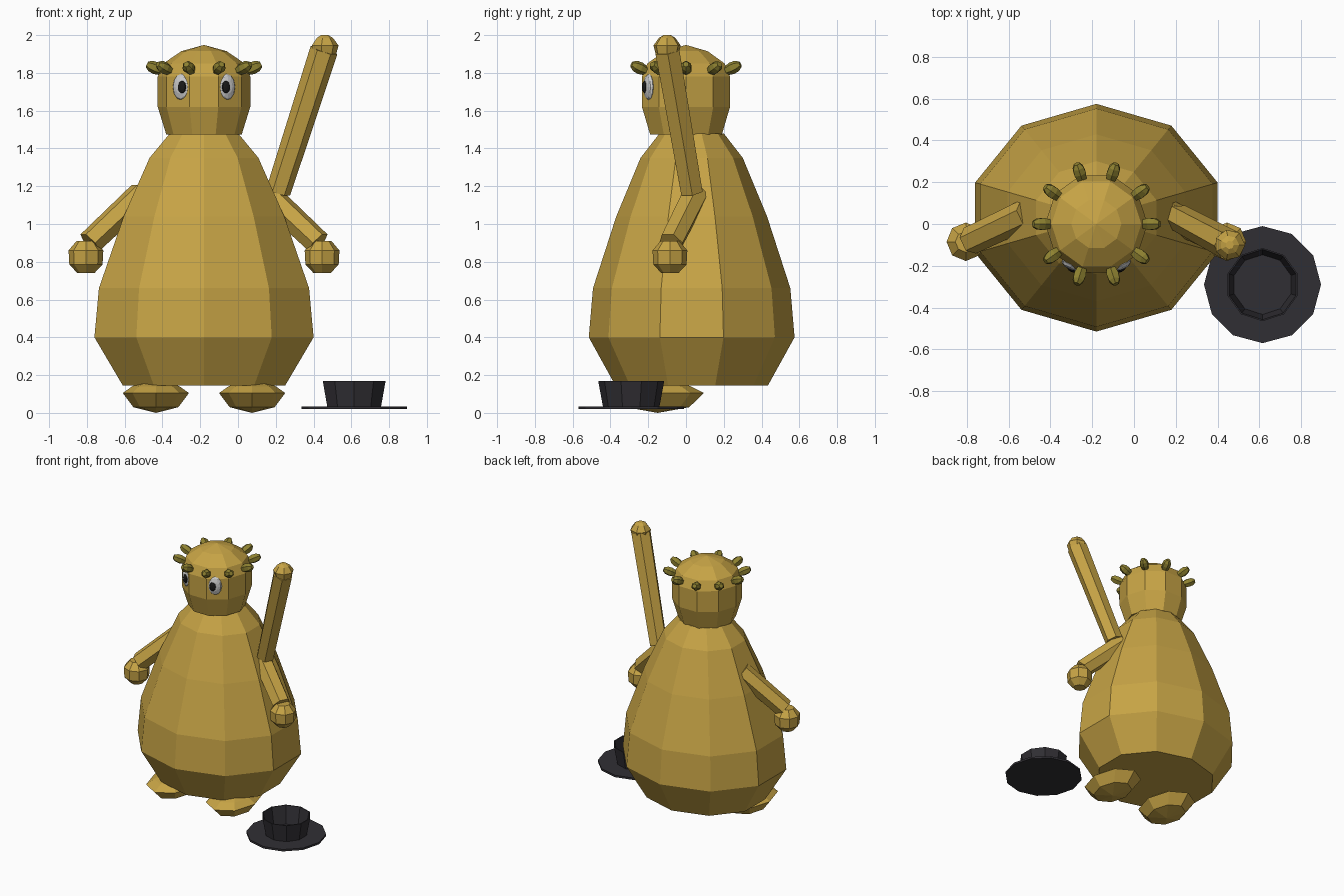
import bpy, bmesh
from math import pi, sin, cos, radians
from mathutils import Matrix, Vector

if "Cube" in bpy.data.objects:
    bpy.data.objects.remove(bpy.data.objects["Cube"])


def material(name, rgb):
    m = bpy.data.materials.new(name)
    m.diffuse_color = (*rgb, 1)
    m.use_nodes = True
    m.node_tree.nodes["Principled BSDF"].inputs["Base Color"].default_value = m.diffuse_color
    return m


GOLD = material("gold", (0.57, 0.37, 0.06))
OLIVE = material("olive", (0.27, 0.22, 0.03))
BLACK = material("black", (0.03, 0.028, 0.034))
PUPIL = material("pupil", (0.01, 0.01, 0.01))
WHITE = material("white", (0.75, 0.75, 0.75))
CX = -0.18  # body centre line


def lathe(name, profile, n, mat, matrix, phase=0.0, caps=True):
    """Flat-faced n-sided solid from (z, radius) pairs, placed by a matrix."""
    bm = bmesh.new()
    rings = []
    for z, r in profile:
        if r == 0:
            rings.append([bm.verts.new((0, 0, z))])
        else:
            angles = [phase + 2 * pi * i / n for i in range(n)]
            rings.append([bm.verts.new((r * cos(a), r * sin(a), z)) for a in angles])
    for a, b in zip(rings, rings[1:]):
        for i in range(n):
            j = (i + 1) % n
            if len(a) == 1:
                bm.faces.new((a[0], b[j], b[i]))
            elif len(b) == 1:
                bm.faces.new((a[i], a[j], b[0]))
            else:
                bm.faces.new((a[i], a[j], b[j], b[i]))
    if caps:
        if len(rings[0]) > 1:
            bm.faces.new(rings[0][::-1])
        if len(rings[-1]) > 1:
            bm.faces.new(rings[-1])
    bmesh.ops.transform(bm, matrix=matrix, verts=bm.verts)
    bmesh.ops.recalc_face_normals(bm, faces=bm.faces)
    me = bpy.data.meshes.new(name)
    bm.to_mesh(me)
    bm.free()
    me.materials.append(mat)
    ob = bpy.data.objects.new(name, me)
    bpy.context.collection.objects.link(ob)
    return ob


def at(x, y, z=0, sx=1, sy=1, sz=1):
    return Matrix.Translation((x, y, z)) @ Matrix.Diagonal((sx, sy, sz, 1))


def limb(name, a, b, r1, r2, n=6):
    a, b = Vector(a), Vector(b)
    rot = (b - a).to_track_quat('Z', 'Y').to_matrix().to_4x4()
    return lathe(name, [(0, r1), ((b - a).length, r2)], n, GOLD,
                 Matrix.Translation(a) @ rot)


# Body: ten-sided pear
lathe("body", [(0.145, 0.452), (0.40, 0.61), (0.66, 0.585), (1.04, 0.447),
               (1.35, 0.303), (1.48, 0.19)], 10, GOLD,
      at(CX, 0.03, sy=0.893), pi / 2)

# Head
lathe("head", [(1.475, 0.20), (1.62, 0.245), (1.78, 0.245), (1.85, 0.215),
               (1.915, 0.12), (1.948, 0)], 10, GOLD, at(CX, 0))

# Crown of stubby spikes
for i in range(10):
    m = (Matrix.Translation((CX, 0, 1.80)) @ Matrix.Rotation(i * pi / 5, 4, 'Z')
         @ Matrix.Translation((0.20, 0, 0)) @ Matrix.Rotation(radians(66), 4, 'Y'))
    lathe("head_spike", [(0, 0.018), (0.06, 0.033), (0.09, 0.030), (0.112, 0.016)],
          6, OLIVE, m)

for s in (-1, 1):
    # Eyes: flattened balls turned slightly outwards
    turn = Matrix.Rotation(s * radians(26), 4, 'Z') @ Matrix.Rotation(pi / 2, 4, 'X')
    ball = [(sin(t) * 1.0, cos(t)) for t in (-pi / 3, -pi / 6, 0, pi / 6, pi / 3)]
    ball = [(-1, 0)] + ball + [(1, 0)]
    eye = Matrix.Translation((CX + s * 0.120, -0.197, 1.725)) @ turn
    lathe("eye", ball, 12, WHITE, eye @ at(0, 0, 0, 0.050, 0.070, 0.022))
    lathe("pupil", ball, 10, PUPIL,
          eye @ at(-s * 0.012, 0, 0.017, 0.025, 0.034, 0.012))

    # Arms and hands
    limb("arm", (CX + s * 0.33, 0.05, 1.16), (CX + s * 0.605, -0.08, 0.90), 0.072, 0.068)
    lathe("hand", [(0.74, 0.045), (0.785, 0.088), (0.86, 0.092), (0.91, 0.05)], 8,
          GOLD, at(CX + s * 0.625, -0.085))

    # Feet
    lathe("foot", [(0, 0), (0.03, 0.68), (0.105, 1.0), (0.14, 0.72), (0.18, 0.2)], 8,
          GOLD, at(CX + s * 0.255, -0.15, 0, 0.175, 0.245))

# Raised pole with knob
limb("raised_pole", (0.213, 0.03, 1.17), (0.455, -0.10, 1.92), 0.066, 0.074)
lathe("pole_knob", [(1.90, 0.062), (1.945, 0.074), (1.985, 0.045), (2.0, 0.02)], 7,
      GOLD, at(0.458, -0.10))

# Upturned hat on the floor: brim disc and open crown
lathe("hat_brim", [(0.02, 0.28), (0.035, 0.28)], 12, BLACK, at(0.615, -0.29))
lathe("hat_crown", [(0.035, 0.15), (0.17, 0.175), (0.17, 0.168), (0.035, 0.143)], 10,
      BLACK, at(0.615, -0.29), pi / 2, caps=False)
